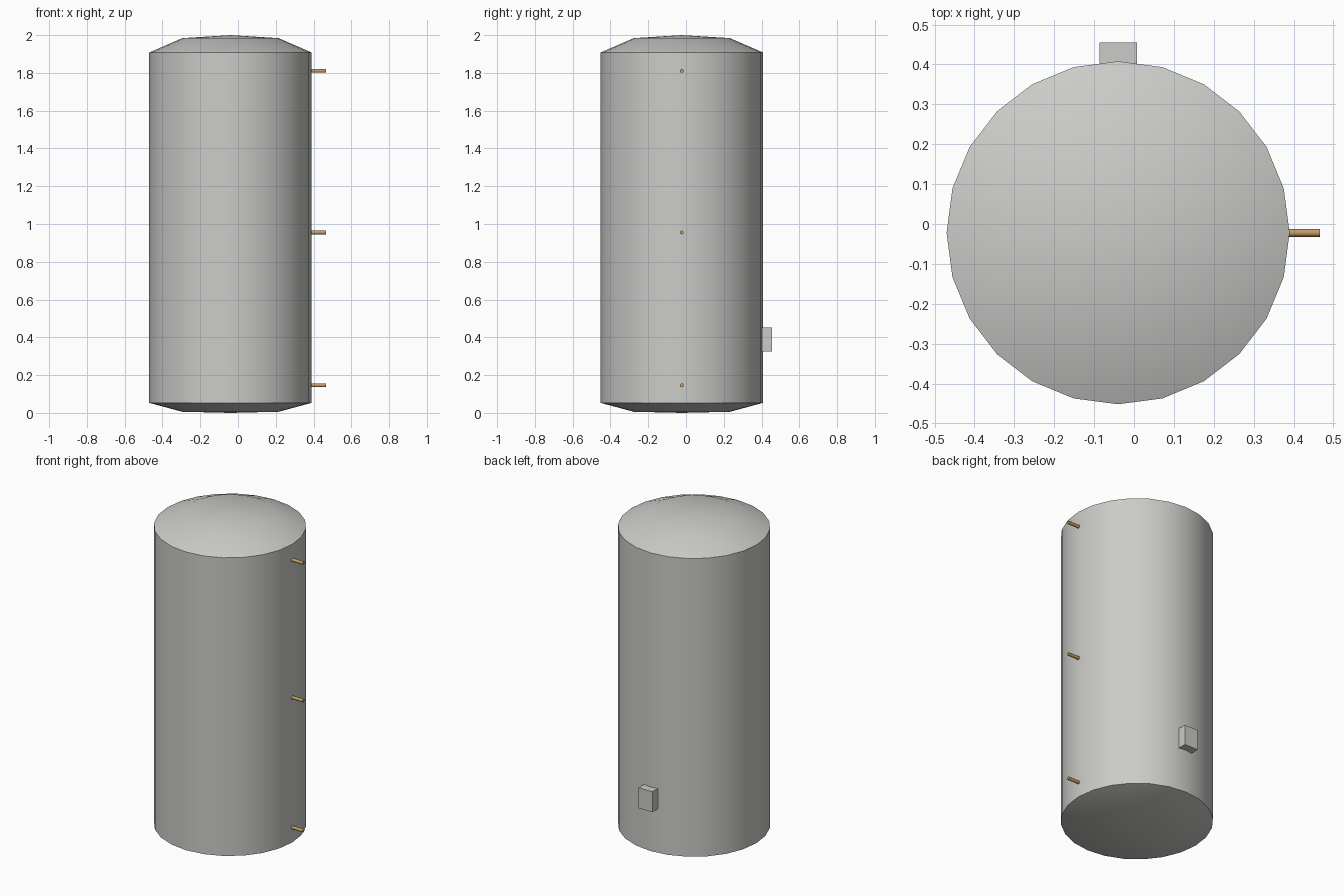
import bpy, bmesh, math
from mathutils import Matrix, Vector

if "Cube" in bpy.data.objects:
    bpy.data.objects.remove(bpy.data.objects["Cube"])

CX, CY, R, SIDES = -0.04, -0.022, 0.43, 24


def material(name, rgb):
    m = bpy.data.materials.new(name)
    m.use_nodes = True
    m.diffuse_color = (*rgb, 1)
    m.node_tree.nodes["Principled BSDF"].inputs["Base Color"].default_value = (*rgb, 1)
    return m


def finish(name, bm, mat, angle=None):
    bmesh.ops.recalc_face_normals(bm, faces=bm.faces)
    mesh = bpy.data.meshes.new(name)
    bm.to_mesh(mesh)
    bm.free()
    mesh.materials.append(mat)
    ob = bpy.data.objects.new(name, mesh)
    bpy.context.collection.objects.link(ob)
    if angle:
        bpy.ops.object.select_all(action="DESELECT")
        ob.select_set(True)
        bpy.context.view_layer.objects.active = ob
        bpy.ops.object.shade_smooth_by_angle(angle=math.radians(angle))
    return ob


grey = material("light grey steel", (0.6, 0.6, 0.58))
copper = material("copper", (0.55, 0.33, 0.13))

# Tank: lathed profile with shallow domed ends
profile = [(0, 0), (0.255, 0.006), (R, 0.053), (R, 1.908), (0.255, 1.984), (0, 2)]
bm = bmesh.new()
pts = [bm.verts.new((r, 0, z)) for r, z in profile]
edges = [bm.edges.new(pair) for pair in zip(pts, pts[1:])]
bmesh.ops.spin(bm, geom=pts + edges, cent=(0, 0, 0), axis=(0, 0, 1),
               angle=math.tau, steps=SIDES, use_duplicate=False)
bmesh.ops.remove_doubles(bm, verts=bm.verts, dist=0.0005)
bmesh.ops.translate(bm, verts=bm.verts, vec=(CX, CY, 0))
finish("tank_body", bm, grey, 30)

# Pipe stubs on the left side
for name, z in (("lower_pipe", 0.146), ("middle_pipe", 0.955), ("upper_pipe", 1.811)):
    x0, x1 = 0.35, 0.466
    bm = bmesh.new()
    bmesh.ops.create_cone(bm, cap_ends=True, segments=12, radius1=0.01,
                          radius2=0.01, depth=x1 - x0)
    turn = Matrix.Rotation(math.pi / 2, 4, "Y")
    bmesh.ops.transform(bm, matrix=Matrix.Translation(((x0 + x1) / 2, CY, z)) @ turn,
                        verts=bm.verts)
    finish(name, bm, copper, 40)

# Control box on the back
lo, hi = Vector((-0.087, 0.39, 0.325)), Vector((0.007, 0.455, 0.452))
bm = bmesh.new()
bmesh.ops.create_cube(bm, size=1)
bmesh.ops.scale(bm, vec=hi - lo, verts=bm.verts)
bmesh.ops.translate(bm, vec=(lo + hi) / 2, verts=bm.verts)
finish("control_box", bm, grey)
